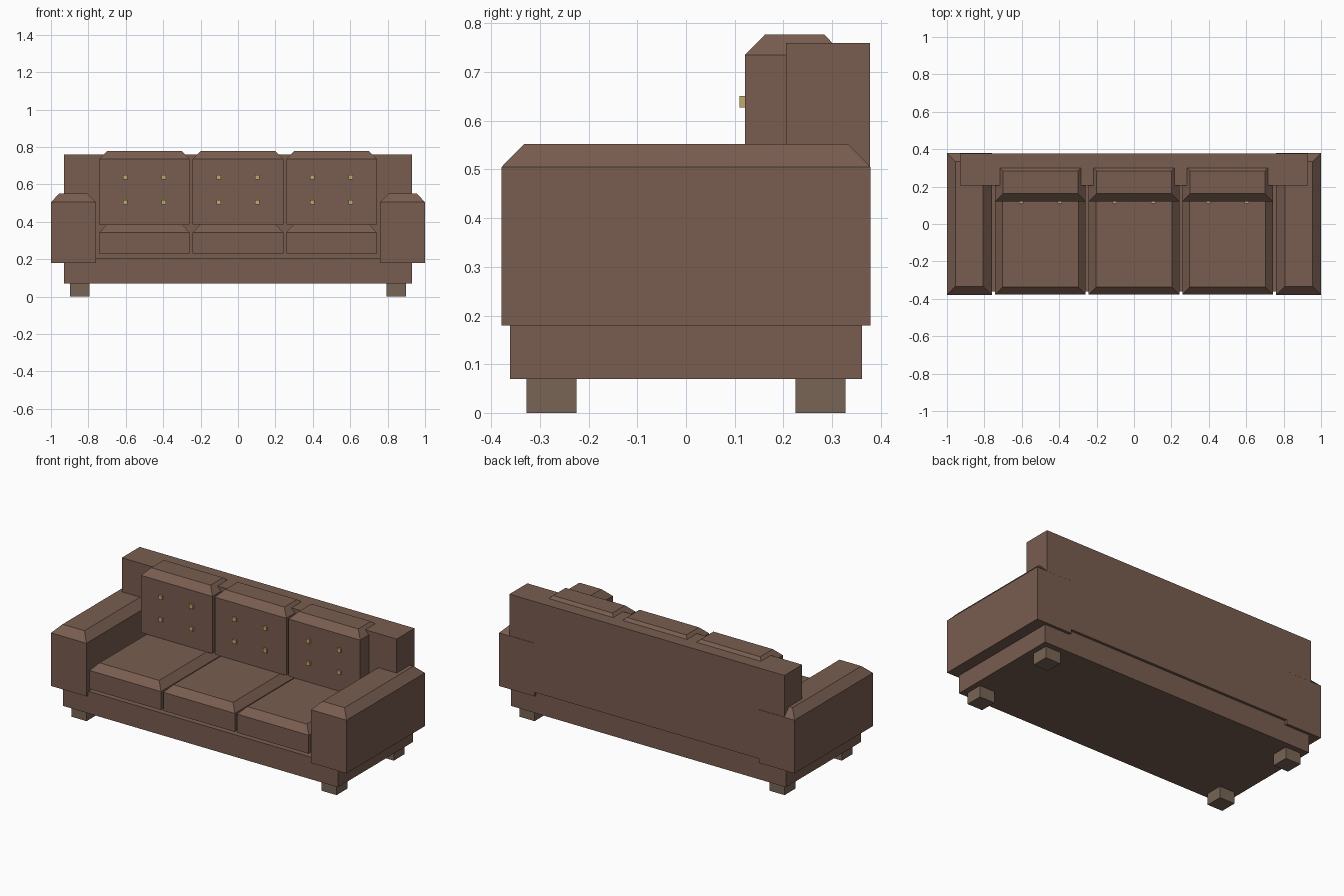
import bpy, bmesh

if "Cube" in bpy.data.objects:
    bpy.data.objects.remove(bpy.data.objects["Cube"])


def material(name, rgb):
    m = bpy.data.materials.new(name)
    m.diffuse_color = (*rgb, 1)
    m.use_nodes = True
    m.node_tree.nodes["Principled BSDF"].inputs["Base Color"].default_value = m.diffuse_color
    return m


LEATHER = material("brown_leather", (0.19, 0.11, 0.08))
WOOD = material("leg_wood", (0.19, 0.13, 0.09))
BRASS = material("button_brass", (0.52, 0.41, 0.15))


def block(name, x, y, z, mat, chamfer=0.0, drop=0.0):
    """Box between ranges x, y, z; the top face is inset by chamfer, leaving a slope of height drop."""
    bm = bmesh.new()
    levels = [(z[0], 0), (z[1] - drop, 0)]
    if chamfer:
        levels.append((z[1], chamfer))
    rings = []
    for h, c in levels:
        x0, x1, y0, y1 = x[0] + c, x[1] - c, y[0] + c, y[1] - c
        rings.append([bm.verts.new((px, py, h)) for px, py in
                      ((x0, y0), (x1, y0), (x1, y1), (x0, y1))])
    bm.faces.new(rings[0][::-1])
    bm.faces.new(rings[-1])
    for lo, hi in zip(rings, rings[1:]):
        for i in range(4):
            j = (i + 1) % 4
            bm.faces.new((lo[i], lo[j], hi[j], hi[i]))
    mesh = bpy.data.meshes.new(name)
    bm.to_mesh(mesh)
    bm.free()
    mesh.materials.append(mat)
    obj = bpy.data.objects.new(name, mesh)
    bpy.context.collection.objects.link(obj)
    return obj


# Plinth and back panel
block("base", (-0.93, 0.93), (-0.362, 0.362), (0.07, 0.205), LEATHER)
block("back_panel", (-0.93, 0.93), (0.205, 0.378), (0.205, 0.76), LEATHER)

# Arms and legs, mirrored left and right
for side, s in (("left", -1), ("right", 1)):
    block(f"{side}_arm", sorted((s * 0.76, s * 1.0)), (-0.379, 0.379),
          (0.18, 0.552), LEATHER, 0.046, 0.047)
    for end, t in (("front", -1), ("back", 1)):
        block(f"{end}_{side}_leg", sorted((s * 0.795, s * 0.897)),
              sorted((t * 0.225, t * 0.328)), (0, 0.07), WOOD)

# Three seats, each with a back cushion and four buttons
for i in range(3):
    cx = (i - 1) * 0.5
    span = (cx - 0.242, cx + 0.242)
    block(f"seat_cushion_{i + 1}", span, (-0.376, 0.205), (0.23, 0.385), LEATHER, 0.04, 0.042)
    block(f"back_cushion_{i + 1}", span, (0.121, 0.325), (0.385, 0.777), LEATHER, 0.041, 0.042)
    for bx in (cx - 0.104, cx + 0.104):
        for bz in (0.503, 0.639):
            block("button", (bx - 0.012, bx + 0.012), (0.11, 0.125),
                  (bz - 0.012, bz + 0.012), BRASS)
